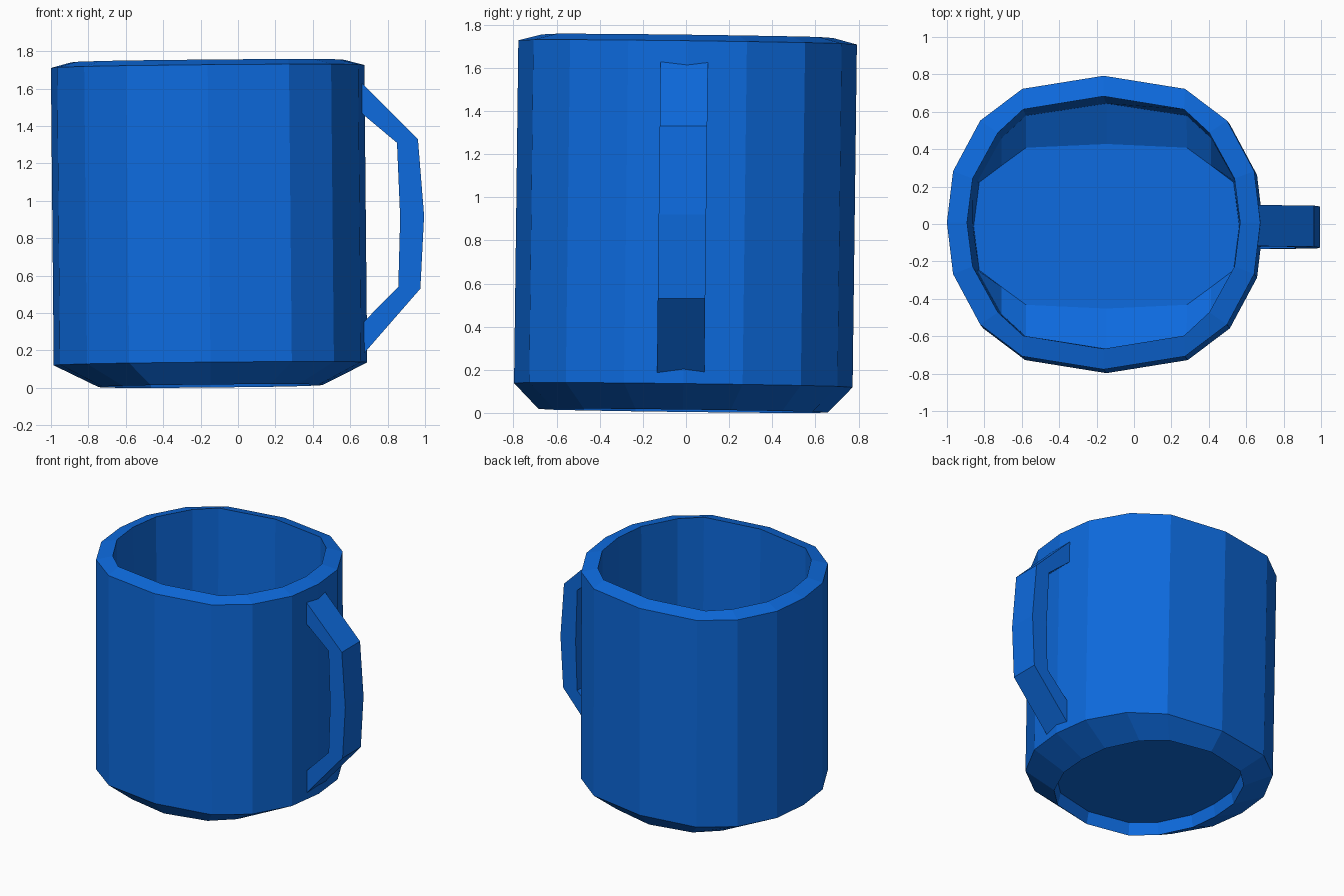
import bpy, bmesh

if "Cube" in bpy.data.objects:
    bpy.data.objects.remove(bpy.data.objects["Cube"])

blue = bpy.data.materials.new("blue_glaze")
blue.diffuse_color = (0.004, 0.145, 0.73, 1.0)
blue.use_nodes = True
blue.node_tree.nodes["Principled BSDF"].inputs["Base Color"].default_value = blue.diffuse_color


def finish(bm, name):
    bmesh.ops.recalc_face_normals(bm, faces=bm.faces)
    mesh = bpy.data.meshes.new(name)
    bm.to_mesh(mesh)
    bm.free()
    mesh.materials.append(blue)
    obj = bpy.data.objects.new(name, mesh)
    bpy.context.collection.objects.link(obj)
    return obj


def full_ring(quarter):
    """Mirror a quarter outline (from +x to +y) into a 16-point loop."""
    half = quarter + [(-x, y) for x, y in quarter[-2::-1]]
    return half + [(x, -y) for x, y in half[-2:0:-1]]


def tilt(x, y, z):
    """The whole cup leans very slightly."""
    return (x - 0.146 - 0.0095 * z, y - 0.014 + 0.0125 * z,
            z + 0.0095 * x - 0.0125 * y)


# Cup cross-sections, from the underside recess, round the outside, to the inner floor
outer = [(0.838, 0), (0.805, 0.275), (0.66, 0.545), (0.435, 0.715), (0, 0.785)]
base = [(0.60, 0), (0.58, 0.22), (0.47, 0.46), (0.32, 0.60), (0, 0.67)]
recess = [(x * 0.97, y * 0.97) for x, y in base]
lip = [(0.73, 0), (0.70, 0.235), (0.565, 0.48), (0.43, 0.605), (0, 0.675)]
inner = [(0.715, 0), (0.69, 0.235), (0.56, 0.47), (0.43, 0.59), (0, 0.655)]
floor = [(0.71, 0), (0.68, 0.235), (0.56, 0.325), (0.43, 0.42), (0, 0.44)]
sections = [(recess, 0.10), (base, 0.01), (outer, 0.128), (outer, 1.718),
            (lip, 1.747), (inner, 0.25), (floor, 0.15)]

# Cup body
bm = bmesh.new()
rings = [[bm.verts.new(tilt(x, y, z)) for x, y in full_ring(q)] for q, z in sections]
for a, b in zip(rings, rings[1:]):
    for i in range(16):
        j = (i + 1) % 16
        bm.faces.new((a[i], a[j], b[j], b[i]))
bm.faces.new(rings[0])
bm.faces.new(rings[-1])
finish(bm, "cup_body")

# Handle: paired outer and inner side-profile points, swept across its width
outside = [(0.635, 1.655), (0.962, 1.33), (0.995, 0.92), (0.975, 0.53), (0.635, 0.14)]
inside = [(0.635, 1.49), (0.85, 1.31), (0.867, 0.91), (0.857, 0.54), (0.635, 0.315)]
bm = bmesh.new()
loops = []
for (ox, oz), (ix, iz) in zip(outside, inside):
    corners = [(ox, oz, -0.11), (ox, oz, 0.11), (ix, iz, 0.11), (ix, iz, -0.11)]
    loops.append([bm.verts.new((x, y - 0.027 + 0.0115 * z, z)) for x, z, y in corners])
for a, b in zip(loops, loops[1:]):
    for i in range(4):
        j = (i + 1) % 4
        bm.faces.new((a[i], a[j], b[j], b[i]))
bm.faces.new(loops[0])
bm.faces.new(loops[-1])
finish(bm, "handle")
